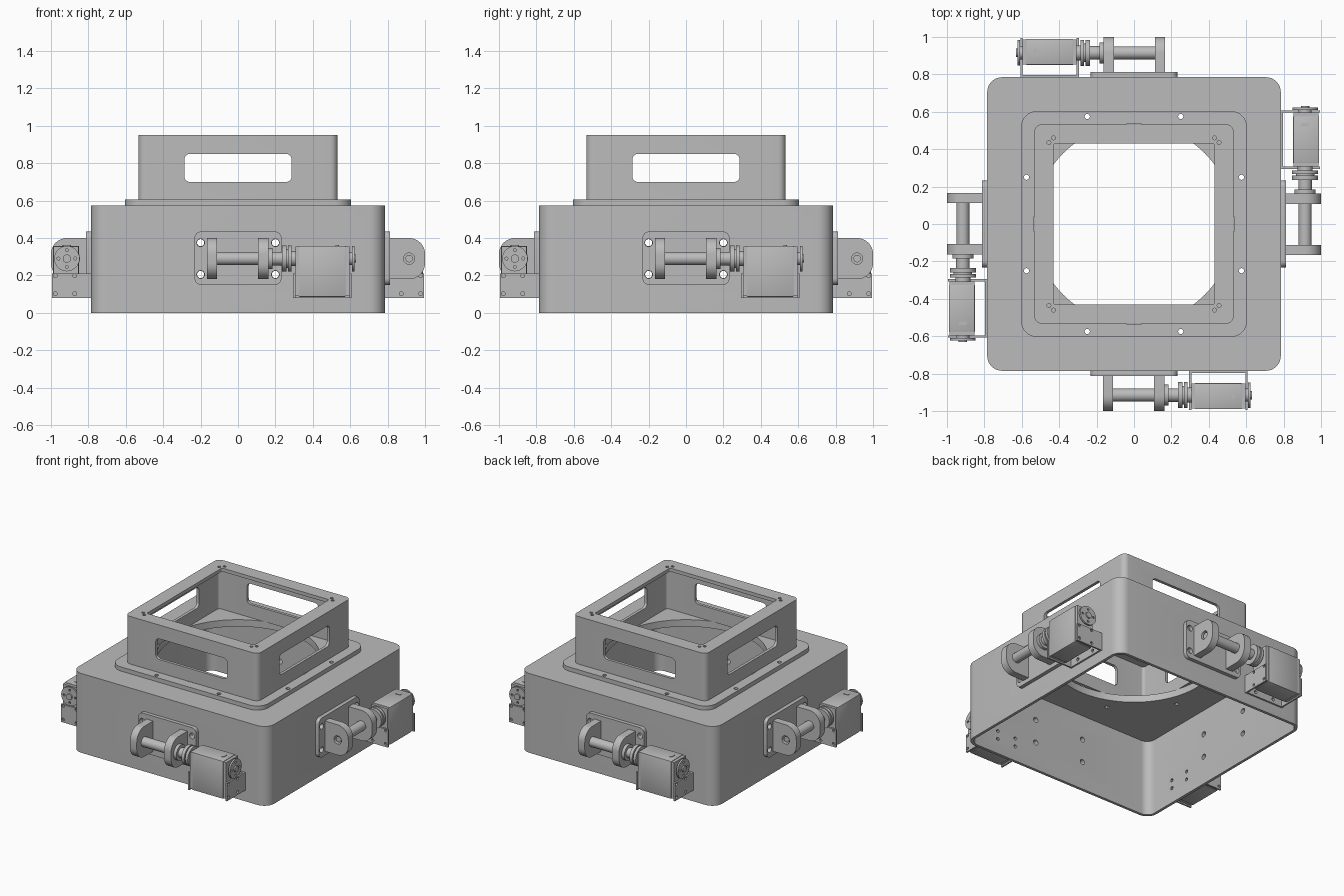
import bpy
import bmesh
from math import sin, cos, pi, radians
from mathutils import Matrix

cube = bpy.data.objects.get("Cube")
if cube:
    bpy.data.objects.remove(cube, do_unlink=True)

grey = bpy.data.materials.new("machined grey")
grey.use_nodes = True
grey.diffuse_color = (0.5, 0.5, 0.5, 1)
grey.node_tree.nodes["Principled BSDF"].inputs["Base Color"].default_value = (0.5, 0.5, 0.5, 1)


# Outline helpers
def rounded(u0, v0, u1, v1, r=0.0, only_low_u=False, steps=8):
    """Rounded rectangle; optionally only the low-u corners are round."""
    pts = []
    corners = [(u1, v1, -1, -1, 0), (u0, v1, 1, -1, 1), (u0, v0, 1, 1, 2), (u1, v0, -1, 1, 3)]
    for u, v, su, sv, quarter in corners:
        if r == 0 or (only_low_u and u == u1):
            pts.append((u, v))
            continue
        for i in range(steps + 1):
            a = (quarter + i / steps) * pi / 2
            pts.append((u + su * r + r * cos(a), v + sv * r + r * sin(a)))
    return pts


def square(half, r):
    return rounded(-half, -half, half, half, r)


def circle(u, v, r, n=24):
    return [(u + r * cos(2 * pi * i / n), v + r * sin(2 * pi * i / n)) for i in range(n)]


# Solid helpers: a prism is (axis, outline, start, end)
def place(axis, u, v, t):
    return {"x": (t, u, v), "y": (u, t, v), "z": (u, v, t)}[axis]


def build_mesh(name, prisms, turn=0):
    bm = bmesh.new()
    for axis, pts, a, b in prisms:
        low = [bm.verts.new(place(axis, u, v, a)) for u, v in pts]
        high = [bm.verts.new(place(axis, u, v, b)) for u, v in pts]
        bm.faces.new(low)
        bm.faces.new(high)
        for i in range(len(pts)):
            j = (i + 1) % len(pts)
            bm.faces.new((low[i], low[j], high[j], high[i]))
    bmesh.ops.recalc_face_normals(bm, faces=bm.faces)
    bm.transform(Matrix.Rotation(turn * pi / 2, 4, "Z"))
    mesh = bpy.data.meshes.new(name)
    bm.to_mesh(mesh)
    bm.free()
    return mesh


def part(name, prisms, cuts=(), turn=0, bevel=0.0):
    """Make one object from prisms, subtracting each group of cutter prisms."""
    obj = bpy.data.objects.new(name, build_mesh(name, prisms, turn))
    bpy.context.collection.objects.link(obj)
    cutters = []
    if bevel:
        mod = obj.modifiers.new("bevel", "BEVEL")
        mod.width, mod.segments, mod.limit_method = bevel, 2, "ANGLE"
    for group in cuts:
        cutter = bpy.data.objects.new("cutter", build_mesh("cutter", group, turn))
        bpy.context.collection.objects.link(cutter)
        cutter.hide_render = True
        mod = obj.modifiers.new("cut", "BOOLEAN")
        mod.operation, mod.solver, mod.object = "DIFFERENCE", "EXACT", cutter
        cutters.append(cutter)
    if obj.modifiers:
        bpy.context.view_layer.update()
        done = obj.evaluated_get(bpy.context.evaluated_depsgraph_get())
        mesh = bpy.data.meshes.new_from_object(done)
        obj.modifiers.clear()
        obj.data = mesh
    for cutter in cutters:
        bpy.data.objects.remove(cutter, do_unlink=True)
    mesh = obj.data
    mesh.materials.clear()
    mesh.materials.append(grey)
    for face in mesh.polygons:
        face.use_smooth = True
        face.material_index = 0
    mesh.set_sharp_from_angle(angle=radians(30))
    return obj


signs = [(sx, sy) for sx in (-1, 1) for sy in (-1, 1)]
AX_Y, AX_Z = -0.915, 0.29       # hinge shaft axis

# Hole patterns
flange_screws = [("z", circle(sx * u, sy * v, 0.014, 12), 0.5, 0.7)
                 for sx, sy in signs for u, v in ((0.25, 0.575), (0.575, 0.25))]
lip_holes = [("z", circle(sx * u, sy * v, 0.011, 8), 0.9, 1)
             for sx, sy in signs for u, v in ((0.455, 0.435), (0.43, 0.46))]
plate_holes = [(sx * 0.2, AX_Z + sz * 0.085) for sx, sz in signs]
bracket_holes = [(0.45 + sx * 0.075, 0.14 + sz * 0.03) for sx, sz in signs]


def wall_holes(y0, y1):
    return ([("y", circle(x, z, 0.019, 16), y0, y1) for x, z in plate_holes]
            + [("y", circle(x, z, 0.012, 12), y0, y1) for x, z in bracket_holes])


# Base housing: thin shell, open below, round opening above
floor_hole = ("z", circle(0, 0, 0.535, 96), 0.4, 0.7)
front_back = wall_holes(-1, -0.7) + [("y", [(-u, v) for u, v in p], 0.7, 1)
                                     for _, p, _, _ in wall_holes(0, 1)]
sides = ([("x", p, 0.7, 1) for _, p, _, _ in wall_holes(0, 1)]
         + [("x", [(-u, v) for u, v in p], -1, -0.7) for _, p, _, _ in wall_holes(0, 1)])
part("base_housing", [("z", square(0.785, 0.08), 0, 0.575)],
     [[("z", square(0.765, 0.06), -0.1, 0.555)],
      [floor_hole] + flange_screws, front_back + sides])

# Collar flange and upper collar with windows
part("collar_flange", [("z", square(0.605, 0.09), 0.575, 0.605)], [[floor_hole] + flange_screws])
window = rounded(-0.287, 0.7, 0.287, 0.85, 0.03)
part("upper_collar", [("z", square(0.533, 0.04), 0.605, 0.95)],
     [[("z", square(0.512, 0.02), 0.5, 0.925)],
      [("z", square(0.43, 0.01), 0.9, 1)] + lip_holes,
      [("x", window, -1, 1)], [("y", window, -1, 1)]])


# One hinge and servo drive, repeated on all four walls
def shaft(r, x0, x1, n=28):
    return ("x", circle(AX_Y, AX_Z, r, n), x0, x1)


for turn, side in enumerate(("front", "left", "back", "right")):
    def add(name, prisms, cuts=(), bevel=0.0):
        part(side + "_" + name, prisms, cuts, turn, bevel)

    # Mounting plate and two hinge ears
    add("hinge_plate", [("y", rounded(-0.232, 0.15, 0.232, 0.435, 0.035), -0.812, -0.785)],
        [[("y", circle(x, z, 0.021, 16), -0.9, -0.7) for x, z in plate_holes]])
    ear = rounded(-1, 0.18, -0.81, 0.4, 0.085, only_low_u=True)
    for label, x0, x1 in (("outer", -0.165, -0.112), ("inner", 0.108, 0.163)):
        add(label + "_hinge_ear", [("x", ear, x0, x1)], [[shaft(0.03, x0 - 0.1, x1 + 0.1)]])

    # Shaft with sleeve and coupling discs
    add("hinge_shaft", [shaft(0.02, -0.155, 0.3), shaft(0.035, -0.112, 0.108)])
    add("coupling", [shaft(0.056, 0.163, 0.185), shaft(0.036, 0.185, 0.235),
                     shaft(0.07, 0.235, 0.258), shaft(0.05, 0.258, 0.266),
                     shaft(0.07, 0.266, 0.286), shaft(0.04, 0.286, 0.31)])

    # Servo case with end caps and top label recess plate
    add("servo_case", [("x", rounded(-0.99, 0.085, -0.85, 0.358), 0.325, 0.575)], bevel=0.005)
    cap = rounded(-0.986, 0.09, -0.854, 0.354)
    add("servo_caps", [("x", cap, 0.307, 0.325), ("x", cap, 0.575, 0.596)])
    add("servo_top_tab", [("z", rounded(0.52, -0.937, 0.54, -0.893, 0.009), 0.356, 0.362)])

    # Sheet bracket holding the servo to the wall
    add("servo_bracket_back", [("y", rounded(0.295, 0.08, 0.608, 0.21), -0.797, -0.785)],
        [[("y", circle(x, z, 0.012, 12), -0.9, -0.7) for x, z in bracket_holes]])
    cheek_holes = [("x", circle(-0.925 + sy * 0.052, 0.15 + sz * 0.048, 0.01, 12), 0.2, 0.7)
                   for sy, sz in signs]
    for label, x0, x1 in (("inner", 0.295, 0.307), ("outer", 0.596, 0.608)):
        add("servo_bracket_" + label, [("x", rounded(-0.995, 0.08, -0.785, 0.21), x0, x1)],
            [cheek_holes])

    # Horn disc on the free end of the servo
    horn_holes = [("x", circle(AX_Y + 0.045 * cos(k * pi / 2), AX_Z + 0.045 * sin(k * pi / 2),
                               0.008, 10), 0.5, 0.7) for k in range(4)]
    add("servo_horn", [shaft(0.068, 0.61, 0.622)], [horn_holes])
    add("servo_horn_hub", [shaft(0.035, 0.59, 0.615), shaft(0.022, 0.615, 0.632)])
